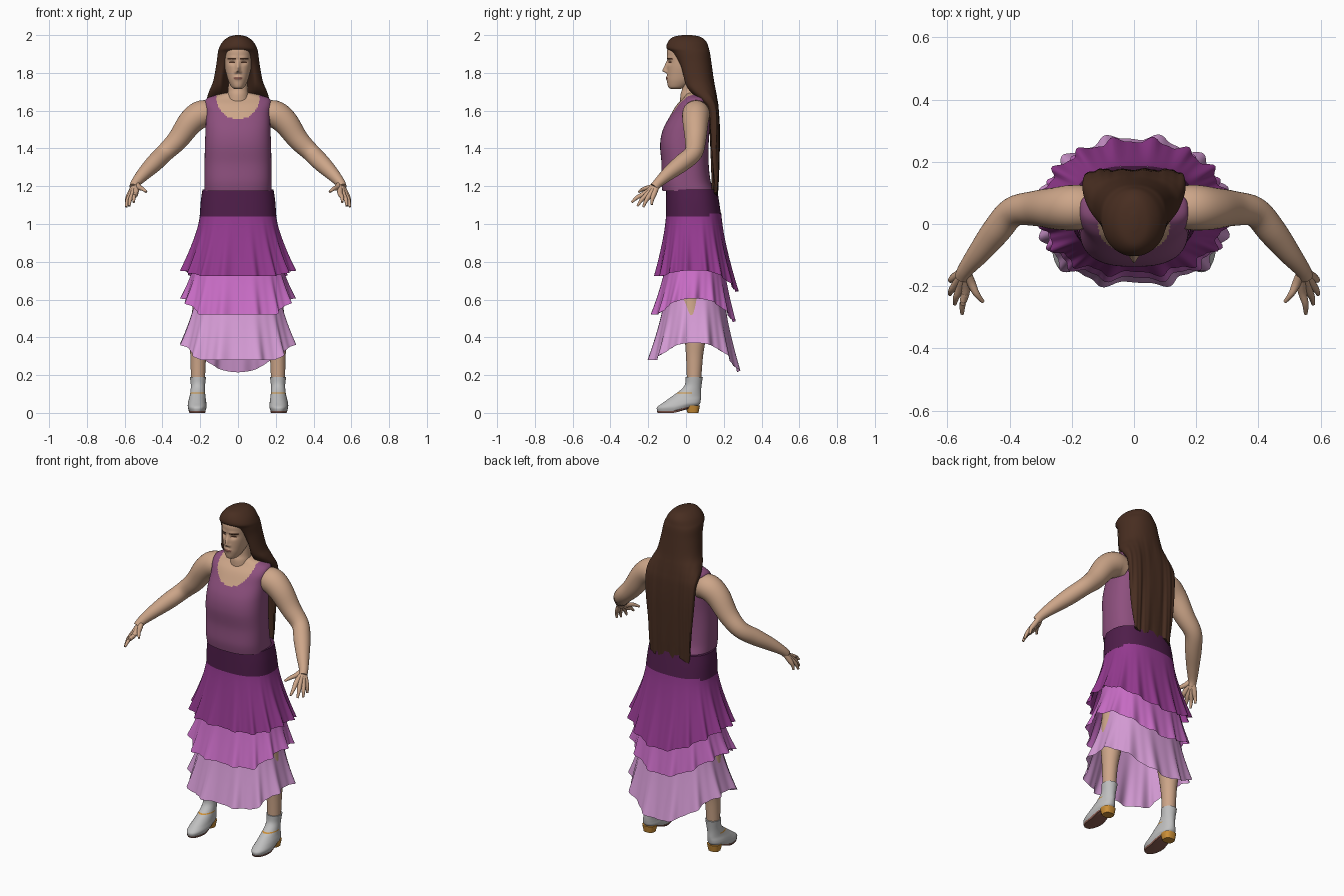
import bpy, bmesh, math
from math import sin, cos, pi, exp
from mathutils import Vector

cube = bpy.data.objects.get("Cube")
if cube:
    bpy.data.objects.remove(cube, do_unlink=True)


def material(name, r, g, b):
    m = bpy.data.materials.new(name)
    m.use_nodes = True
    m.diffuse_color = (r, g, b, 1)
    node = next(n for n in m.node_tree.nodes if n.type == 'BSDF_PRINCIPLED')
    node.inputs["Base Color"].default_value = (r, g, b, 1)
    node.inputs["Roughness"].default_value = 0.8
    return m


skin = material("skin", .61, .38, .25)
brown = material("dark brown hair", .065, .027, .015)
mauve = material("mauve top", .27, .08, .21)
plum = material("deep plum", .08, .013, .07)
purple = material("purple", .30, .042, .28)
orchid = material("orchid", .58, .15, .56)
lilac = material("pale lilac", .67, .33, .67)
grey = material("light grey", .52, .52, .52)
tan = material("orange tan", .61, .28, .04)
rose = material("rose brown", .24, .10, .075)


def spline(rows, sub):
    """Smoothly resample a list of equal-length tuples."""
    out = []
    for i in range(len(rows) - 1):
        p0, p1 = rows[max(i - 1, 0)], rows[i]
        p2, p3 = rows[i + 1], rows[min(i + 2, len(rows) - 1)]
        for k in range(sub):
            t = k / sub
            out.append([b + t * (c - a) / 2 + t * t * (a - 2.5 * b + 2 * c - d / 2)
                        + t ** 3 * (1.5 * (b - c) + (d - a) / 2)
                        for a, b, c, d in zip(p0, p1, p2, p3)])
    return out + [list(rows[-1])]


def skin_rings(name, rings, mats, caps=True, paint=None):
    """Join rings of points into a smooth surface."""
    bm = bmesh.new()
    loops = [[bm.verts.new(p) for p in ring] for ring in rings]
    n = len(loops[0])
    for lo, hi in zip(loops, loops[1:]):
        for j in range(n):
            k = (j + 1) % n
            bm.faces.new((lo[j], lo[k], hi[k], hi[j]))
    if caps:
        bm.faces.new(loops[0][::-1])
        bm.faces.new(loops[-1])
    bmesh.ops.recalc_face_normals(bm, faces=bm.faces[:])
    for f in bm.faces:
        f.smooth = True
        if paint:
            f.material_index = paint(f.calc_center_median())
    me = bpy.data.meshes.new(name)
    bm.to_mesh(me)
    bm.free()
    for m in mats:
        me.materials.append(m)
    me.set_sharp_from_angle(angle=math.radians(50))
    ob = bpy.data.objects.new(name, me)
    bpy.context.collection.objects.link(ob)
    return ob


def power(v, p):
    return math.copysign(abs(v) ** (2 / p), v)


def loft(name, rows, mats, n=64, sub=6, warp=None, paint=None, caps=True):
    """Rows are (z, centre x, half width, front y, back y, squareness)."""
    rings = []
    for z, cx, rx, yf, yb, p in spline(rows, sub):
        ring = []
        for j in range(n):
            a = 2 * pi * j / n
            v = Vector((cx + rx * power(cos(a), p),
                        (yf + yb) / 2 + (yb - yf) / 2 * power(sin(a), p), z))
            ring.append(warp(v, a) if warp else v)
        rings.append(ring)
    return skin_rings(name, rings, mats, caps, paint)


def tube(name, pts, mat, n=20, sub=5):
    """Round limb along (x, y, z, radius) points."""
    path = spline(pts, sub)
    pos = [Vector(p[:3]) for p in path]
    rings = []
    for i, p in enumerate(path):
        d = pos[min(i + 1, len(pos) - 1)] - pos[max(i - 1, 0)]
        u = d.cross(Vector((0.3, 1, 0.6))).normalized()
        v = d.cross(u).normalized()
        rings.append([pos[i] + p[3] * (u * cos(2 * pi * j / n) + v * sin(2 * pi * j / n))
                      for j in range(n)])
    return skin_rings(name, rings, [mat])


# Torso with sleeveless top, neckline painted by rule
def top_paint(c):
    if c.y < .05:
        return int((c.x / .115) ** 2 + ((c.z - 1.67) / .115) ** 2 < 1 or (c.z > 1.67 and abs(c.x) < .115))
    return int(c.z > 1.64 and abs(c.x) < .11)


loft("top", [(1.175, 0, .178, -.125, .15, 2.6), (1.23, 0, .178, -.132, .13, 2.6),
             (1.32, 0, .177, -.13, .12, 2.6), (1.42, 0, .175, -.137, .12, 2.6),
             (1.5, 0, .172, -.122, .125, 2.6), (1.58, 0, .17, -.08, .125, 2.6),
             (1.63, 0, .176, -.05, .125, 2.6), (1.662, 0, .168, -.018, .118, 2.6),
             (1.68, 0, .125, -.005, .105, 2.4), (1.695, 0, .06, 0, .09, 2)],
     [mauve, skin], n=128, sub=9, paint=top_paint)
loft("waistband", [(1.04, 0, .203, -.107, .187, 2.5), (1.12, 0, .197, -.106, .175, 2.5),
                   (1.183, 0, .188, -.105, .165, 2.5)], [plum])
loft("neck", [(1.6, 0, .07, -.03, .09, 2), (1.68, 0, .057, -.03, .085, 2),
              (1.72, 0, .052, -.02, .08, 2), (1.8, 0, .05, -.02, .08, 2)], [skin])


# Layered skirt: each tier flares, ripples and dips at front and back
def tier(name, mat, z0, top, hem, zs, zf, zb, folds):
    rings = []
    steps, n = 14, 192
    for i in range(steps + 1):
        t = i / steps
        rx, yf, yb = (a + (b - a) * t ** 1.3 for a, b in zip(top, hem))
        ring = []
        for j in range(n):
            a = 2 * pi * j / n
            c, s = cos(a), sin(a)
            p = 2.5 if s < 0 else 2.5 - .4 * t
            zh = zs + ((zf - zs) * min(1, 1.25 * abs(s)) ** 2 if s < 0 else (zb - zs) * s ** 2.5)
            w = 1 + t ** 1.5 * (.045 * cos(folds * (a + pi / 2) + pi) + .018 * sin(2 * folds * a + 1))
            ring.append((rx * power(c, p) * w,
                         (yf + yb) / 2 + (yb - yf) / 2 * power(s, p) * w,
                         z0 + (zh - z0) * t))
        rings.append(ring)
    skin_rings(name, rings, [mat], caps=False)


tier("skirt_upper_tier", purple, 1.055, (.2, -.105, .187), (.295, -.16, .27), .755, .725, .64, 16)
tier("skirt_middle_tier", orchid, .82, (.225, -.105, .2), (.29, -.178, .255), .605, .52, .48, 14)
tier("skirt_lower_tier", lilac, .65, (.22, -.11, .2), (.297, -.195, .28), .37, .28, .215, 12)


# Head: nose, sockets and mouth are pushed out of the face
def bump(v, x, z, sx, sz):
    return exp(-((abs(v.x) - x) / sx) ** 2 - ((v.z - z) / sz) ** 2)


def face_warp(v, a):
    if sin(a) < 0:
        ridge = max(0, min(1, (1.87 - v.z) / .06)) if v.z > 1.81 else max(0, 1 - (1.81 - v.z) / .014)
        v.y -= .026 * ridge * exp(-(v.x / .011) ** 2)
        v.y -= .006 * bump(v, .013, 1.803, .007, .008)
        v.y += .009 * bump(v, .031, 1.856, .018, .012)
        v.y -= .006 * bump(v, 0, 1.772, .02, .011)
        v.y -= .004 * bump(v, .03, 1.88, .025, .008)
    return v


def face_paint(c):
    x = abs(c.x)
    if c.y > -.03:
        return 0
    if .012 < x < .056 and abs(c.z - 1.877 + abs(x - .035) * .15) < .0045:
        return 1
    if ((x - .032) / .015) ** 2 + ((c.z - 1.857) / .0055) ** 2 < 1:
        return 1
    return 2 if (x / .023) ** 2 + ((c.z - 1.772) / .008) ** 2 < 1 else 0


loft("head", [(1.715, 0, .018, -.08, -.03, 2), (1.725, 0, .034, -.094, .0, 2),
              (1.755, 0, .05, -.1, .04, 2.1), (1.79, 0, .061, -.1, .07, 2.2),
              (1.83, 0, .07, -.1, .09, 2.2), (1.87, 0, .074, -.099, .1, 2.2),
              (1.92, 0, .075, -.1, .1, 2.2), (1.955, 0, .066, -.08, .09, 2),
              (1.98, 0, .035, -.04, .05, 2)],
     [skin, brown, rose], n=160, sub=10, warp=face_warp, paint=face_paint)


# Long straight hair, hollowed in front around the face and neck
def hair_warp(v, a):
    if sin(a) < 0:
        depth = .11 * exp(-((v.z - 1.75) / .085) ** 2)
        v.y += depth * exp(-(v.x / .07) ** 4)
    strand = max(0, min(1, (1.8 - v.z) / .4))
    v.y += .004 * strand * sin(90 * v.x + 3 * v.z) + .002 * strand * sin(210 * v.x)
    if v.z < 1.2:
        v.z += .012 * sin(60 * v.x)
    return v


loft("hair", [(1.155, 0, .125, .142, .165, 4), (1.3, 0, .14, .138, .172, 4),
              (1.48, 0, .155, .13, .176, 4), (1.6, 0, .162, .115, .172, 3.5),
              (1.66, 0, .165, .06, .165, 2.8), (1.71, 0, .15, .0, .157, 2.5),
              (1.76, 0, .13, -.035, .148, 2.3), (1.85, 0, .114, -.06, .135, 2.2),
              (1.905, 0, .107, -.082, .127, 2.2), (1.932, 0, .1, -.104, .12, 2.1),
              (1.965, 0, .081, -.095, .108, 2), (1.99, 0, .05, -.068, .078, 2),
              (2.0, 0, .012, -.02, .03, 2)],
     [brown], n=128, warp=hair_warp)


# Arms, legs and boots on both sides
def foot_warp(v, a):
    lift = max(0, min(1, (v.y + .06) / .07))
    v.z += .026 * lift * max(0, 1 - v.z / .1)
    return v


def strap_paint(c):
    return int(abs(c.z - .105) < .004 and c.y < .03)


tips = [("thumb", (.525, -.185, 1.195), (.485, -.25, 1.17)),
        ("index_finger", (.54, -.212, 1.165), (.552, -.288, 1.115)),
        ("middle_finger", (.556, -.202, 1.16), (.576, -.257, 1.095)),
        ("ring_finger", (.568, -.188, 1.157), (.592, -.226, 1.09)),
        ("little_finger", (.574, -.17, 1.157), (.59, -.182, 1.102))]
for side, s in (("left", 1), ("right", -1)):
    arm = [(.13, .055, 1.575, .065), (.19, .053, 1.582, .073), (.25, .05, 1.54, .068),
           (.32, .05, 1.445, .056), (.39, .038, 1.375, .048), (.445, -.025, 1.32, .046),
           (.5, -.095, 1.265, .036), (.54, -.145, 1.22, .026), (.552, -.168, 1.195, .024)]
    tube(side + "_arm", [(s * x, y, z, r) for x, y, z, r in arm], skin, n=32)
    for label, base, tip in tips:
        mid = Vector(base).lerp(Vector(tip), .55) + Vector((.004, -.002, .005))
        pts = [(.541, -.148, 1.217, .015), (*base, .0145), (*mid, .0105), (*tip, .006)]
        tube(side + "_" + label, [(s * x, y, z, r) for x, y, z, r in pts], skin, n=12)
    loft(side + "_leg", [(.17, s * .212, .037, .005, .08, 2), (.3, s * .21, .042, .0, .09, 2),
                         (.42, s * .203, .055, -.01, .105, 2), (.56, s * .185, .055, -.03, .085, 2),
                         (.8, s * .13, .08, -.06, .11, 2), (1.05, s * .1, .09, -.08, .14, 2)], [skin], n=40)
    loft(side + "_boot", [(.008, s * .216, .043, -.152, .055, 2.3), (.03, s * .216, .05, -.153, .073, 2.3),
                          (.055, s * .216, .047, -.12, .078, 2.2), (.085, s * .214, .042, -.078, .08, 2),
                          (.12, s * .213, .038, -.03, .08, 2), (.15, s * .212, .038, -.006, .083, 2),
                          (.19, s * .212, .043, -.002, .089, 2)],
         [grey, tan], n=48, warp=foot_warp, paint=strap_paint)
    loft(side + "_sole", [(0, s * .216, .042, -.15, .04, 2.3), (.01, s * .216, .045, -.154, .05, 2.3)],
         [rose], n=48, sub=1, warp=foot_warp)
    loft(side + "_heel", [(0, s * .216, .032, .008, .066, 2.6), (.04, s * .216, .04, -.005, .074, 2.6)],
         [tan], n=32, sub=2)
